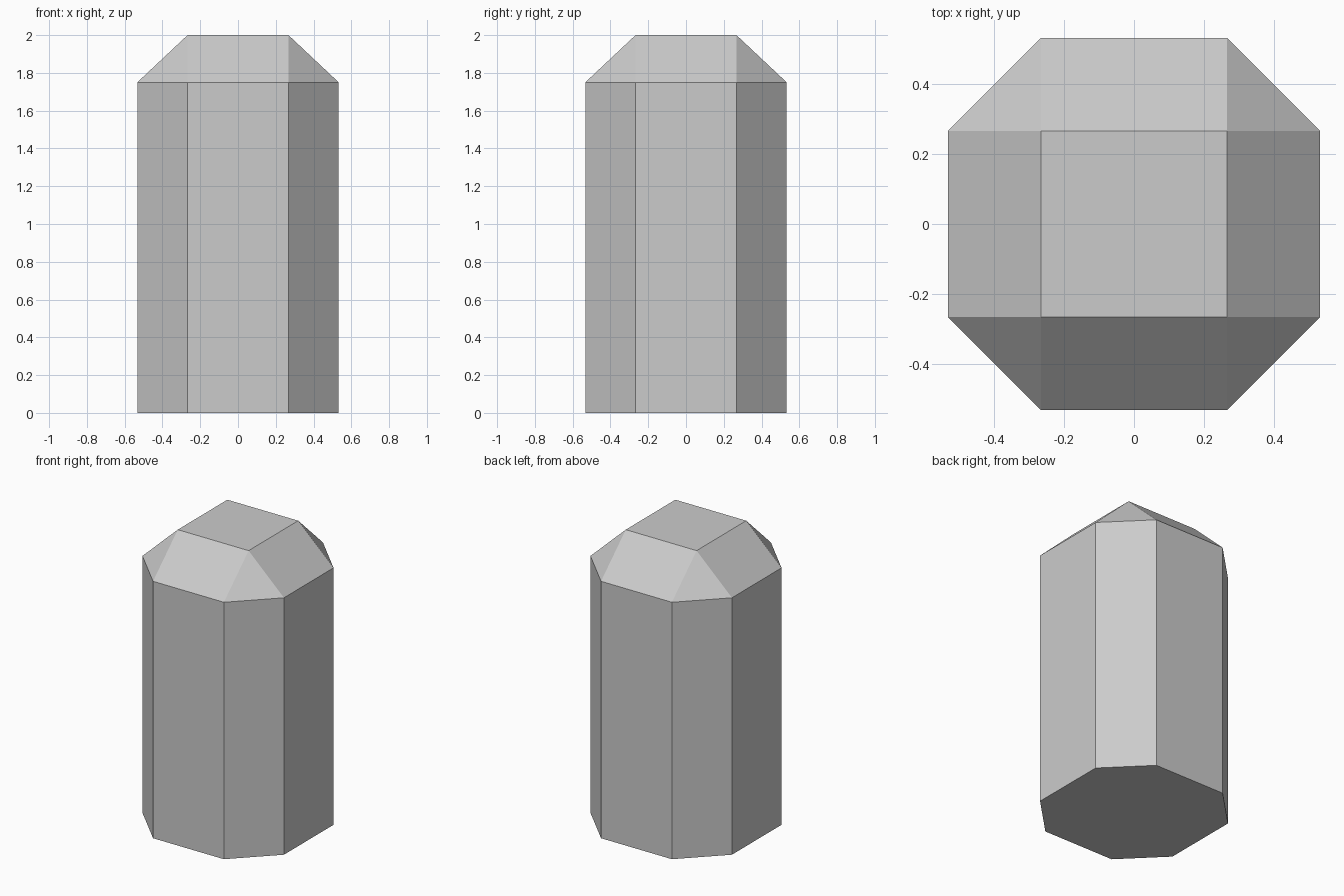
import bpy, bmesh

if "Cube" in bpy.data.objects:
    bpy.data.objects.remove(bpy.data.objects["Cube"])

OUTER, INNER = 0.533, 0.267      # half width of body, half width of flat sides
SHOULDER, TOP = 1.75, 2.0
SIGNS = [(sx, sy) for sx in (-1, 1) for sy in (-1, 1)]

bm = bmesh.new()
for sx, sy in SIGNS:
    # Eight-sided body, bottom and shoulder rings
    for z in (0, SHOULDER):
        bm.verts.new((sx * OUTER, sy * INNER, z))
        bm.verts.new((sx * INNER, sy * OUTER, z))
    # Square flat top
    bm.verts.new((sx * INNER, sy * INNER, TOP))

# Wrap the rings in a convex skin and merge coplanar triangles
bmesh.ops.convex_hull(bm, input=bm.verts)
bmesh.ops.dissolve_limit(bm, angle_limit=0.02, verts=bm.verts, edges=bm.edges)
bmesh.ops.recalc_face_normals(bm, faces=bm.faces)

mesh = bpy.data.meshes.new("chamfered_post")
bm.to_mesh(mesh)
bm.free()
post = bpy.data.objects.new("chamfered_post", mesh)
bpy.context.collection.objects.link(post)
